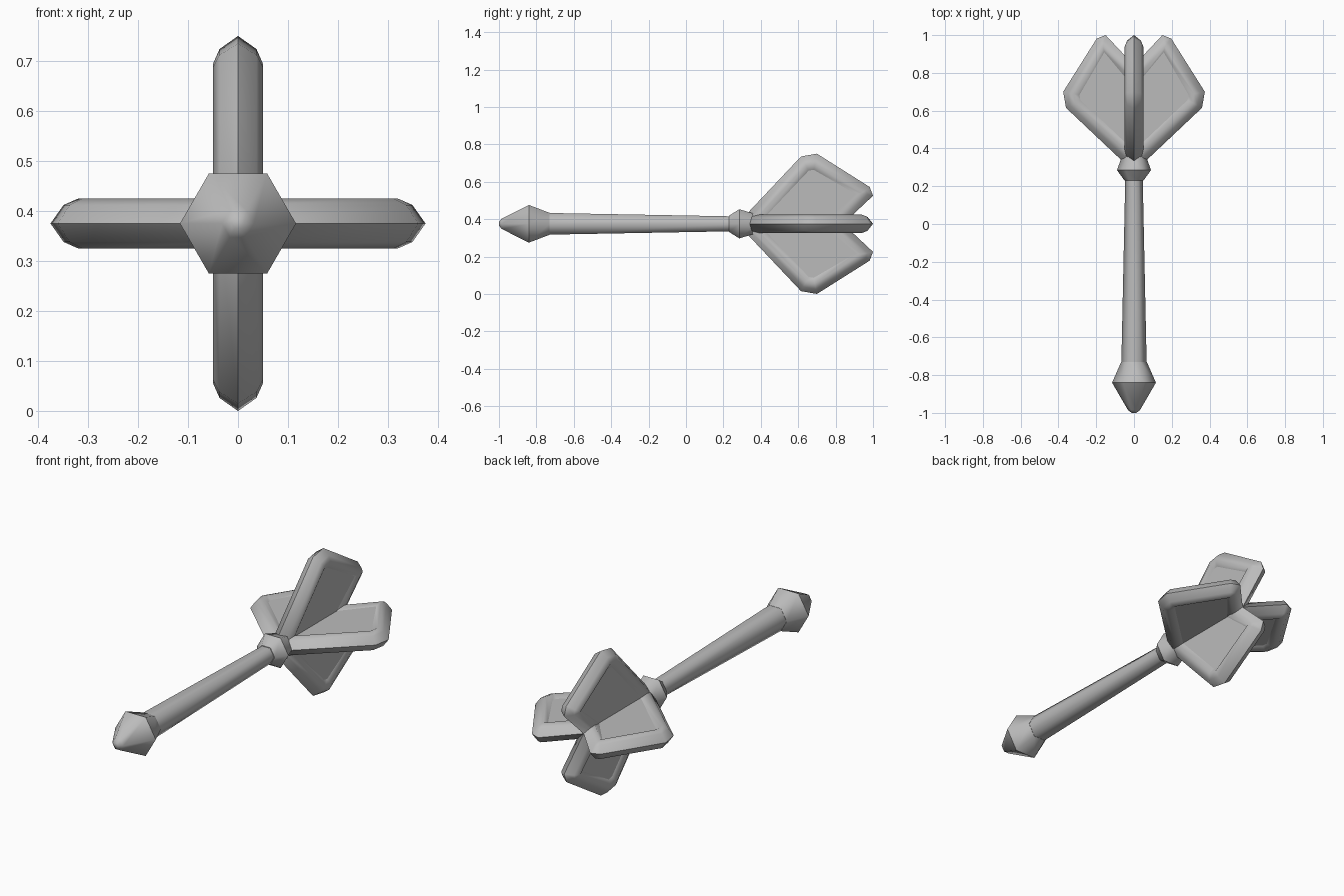
import bpy, bmesh, math
from mathutils import Vector, Matrix

cube = bpy.data.objects.get("Cube")
if cube:
    bpy.data.objects.remove(cube, do_unlink=True)

AXIS_Z = 0.375

grey = bpy.data.materials.new("plain grey")
grey.use_nodes = True
grey.diffuse_color = (0.5, 0.5, 0.5, 1)
grey.node_tree.nodes["Principled BSDF"].inputs["Base Color"].default_value = (0.5, 0.5, 0.5, 1)


def finish(bm, name):
    bmesh.ops.remove_doubles(bm, verts=bm.verts, dist=1e-5)
    bmesh.ops.recalc_face_normals(bm, faces=bm.faces)
    bmesh.ops.translate(bm, verts=bm.verts, vec=(0, 0, AXIS_Z))
    mesh = bpy.data.meshes.new(name)
    bm.to_mesh(mesh)
    bm.free()
    mesh.materials.append(grey)
    obj = bpy.data.objects.new(name, mesh)
    bpy.context.collection.objects.link(obj)


def bridge(bm, rings, sharp):
    """Join neighbouring closed rings with smooth quads; harden the listed rings."""
    n = len(rings[0])
    for a, b in zip(rings, rings[1:]):
        for i in range(n):
            j = (i + 1) % n
            bm.faces.new((a[i], a[j], b[j], b[i])).smooth = True
    for k in sharp:
        for i in range(n):
            bm.edges.get((rings[k][i], rings[k][(i + 1) % n])).smooth = False


def hex_lathe(name, profile, sharp):
    """Six-sided turned part along y."""
    bm = bmesh.new()
    angles = [i * math.pi / 3 for i in range(6)]
    rings = [[bm.verts.new((r * math.cos(a), y, r * math.sin(a))) for a in angles]
             for y, r in profile]
    bridge(bm, rings, sharp)
    for end in (rings[0], rings[-1]):
        bm.faces.new(end).smooth = True
    finish(bm, name)


def inset(points, d):
    """Offset a closed counter-clockwise outline inward, closing edges that vanish."""
    n = len(points)
    result = []
    for i, p in enumerate(points):
        e1 = (p - points[i - 1]).normalized()
        e2 = (points[(i + 1) % n] - p).normalized()
        n1, n2 = Vector((-e1.y, e1.x)), Vector((-e2.y, e2.x))
        result.append(p + (n1 + n2) * (d / (1 + n1.dot(n2))))
    for i in range(n):
        j = (i + 1) % n
        if (result[j] - result[i]).dot(points[j] - points[i]) < 0:
            middle = (result[i] + result[j]) / 2
            result[i], result[j] = middle, middle.copy()
    return result


def fin_pair(name, turn):
    """Two opposite fins as one notched plate: faceted rim around a sunken panel."""
    half = [(0, .275), (.36, .615), (.375, .70), (.197, .982), (.15, 1.0), (0, .84)]
    outline = [Vector(p) for p in half + [(-x, y) for x, y in half[-2:0:-1]]]
    rim = [(.034, .082), (.05, .053), (.037, .025), (0, 0)]
    section = [(-h, d) for h, d in rim] + rim[-2::-1]
    bm = bmesh.new()
    rings = [[bm.verts.new((p.x, p.y, h)) for p in inset(outline, d)] for h, d in section]
    bridge(bm, rings, (0, 3, 6))
    # One convex panel per fin on each side
    for ring in (rings[0], rings[-1]):
        bm.faces.new(ring[:6])
        bm.faces.new(ring[5:] + ring[:1])
    bmesh.ops.rotate(bm, verts=bm.verts, matrix=Matrix.Rotation(turn, 3, 'Y'))
    finish(bm, name)


# Pointed head, tapering shaft and collar
hex_lathe("head", [(-1, .012), (-.985, .032), (-.84, .116), (-.73, .068)], (2, 3))
hex_lathe("shaft", [(-.74, .067), (.25, .046)], (0, 1))
hex_lathe("collar", [(.23, .05), (.285, .09), (.37, .06)], (0, 1, 2))

# Crossed fins
fin_pair("side_fins", 0)
fin_pair("upright_fins", math.pi / 2)
